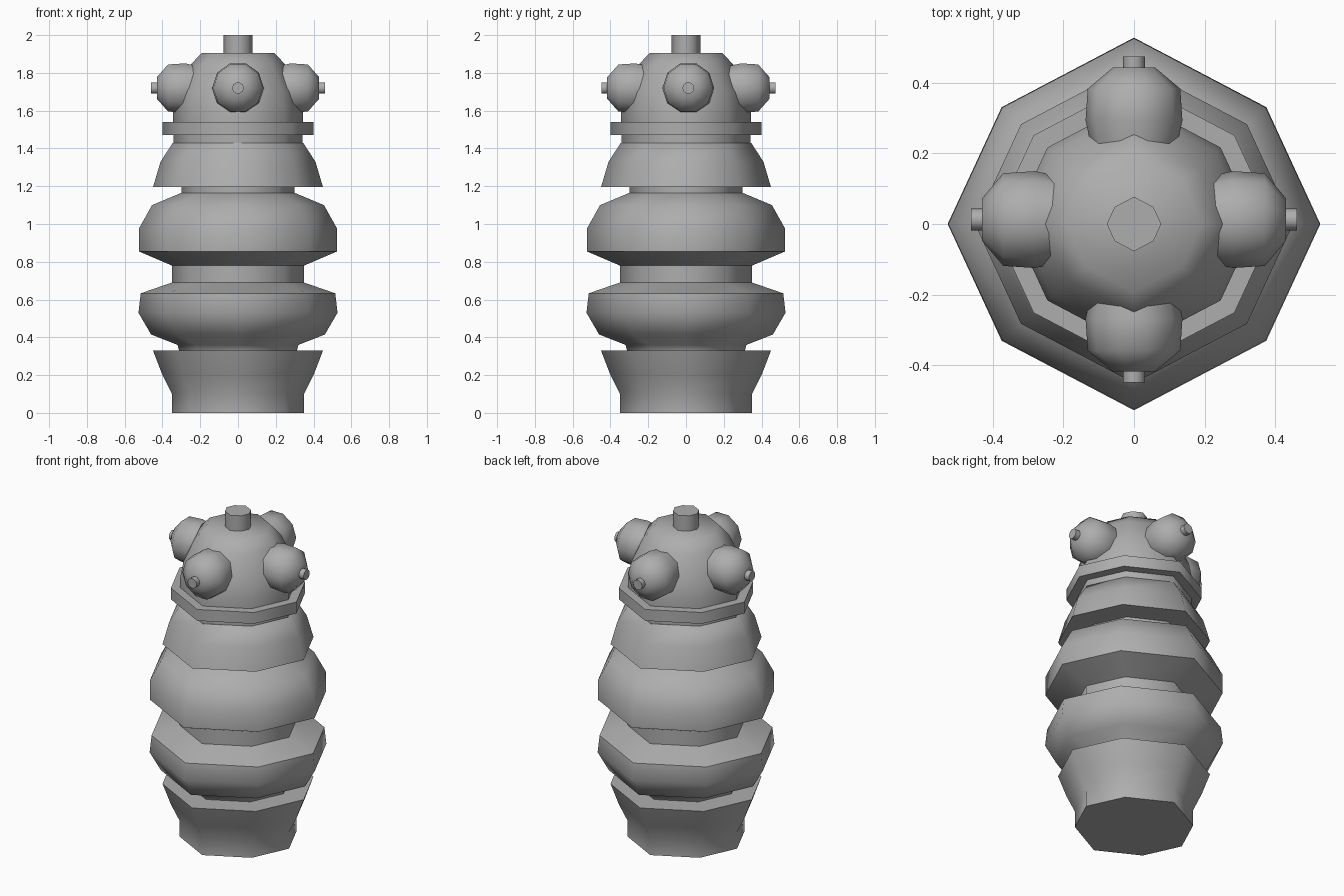
import bpy, bmesh, math
from mathutils import Vector

cube = bpy.data.objects.get("Cube")
if cube:
    bpy.data.objects.remove(cube, do_unlink=True)

grey = bpy.data.materials.new("mid_grey")
grey.use_nodes = True
colour = (0.42, 0.42, 0.42, 1)
grey.diffuse_color = colour
grey.node_tree.nodes["Principled BSDF"].inputs["Base Color"].default_value = colour

# Eight-sided outline, slightly pinched front to back at the diagonals
DX, DY = 0.71, 0.627
OCTAGON = [(1, 0), (DX, DY), (0, 1), (-DX, DY), (-1, 0), (-DX, -DY), (0, -1), (DX, -DY)]
DECAGON = [(math.cos(i * math.tau / 10), math.sin(i * math.tau / 10)) for i in range(10)]
X, Y, Z = Vector((1, 0, 0)), Vector((0, 1, 0)), Vector((0, 0, 1))


def loft(name, profile, outline=OCTAGON, origin=Vector(), frame=(X, Y, Z)):
    """Closed solid from (radius, height) rings of the outline along frame[2]."""
    u, v, w = frame
    bm = bmesh.new()
    rings = [[bm.verts.new(origin + u * (r * a) + v * (r * b) + w * h) for a, b in outline]
             for r, h in profile]
    n = len(outline)
    for low, high in zip(rings, rings[1:]):
        for i in range(n):
            j = (i + 1) % n
            bm.faces.new((low[i], low[j], high[j], high[i]))
    bm.faces.new(rings[0][::-1])
    bm.faces.new(rings[-1])
    bmesh.ops.recalc_face_normals(bm, faces=bm.faces[:])
    mesh = bpy.data.meshes.new(name)
    bm.to_mesh(mesh)
    bm.free()
    mesh.materials.append(grey)
    obj = bpy.data.objects.new(name, mesh)
    bpy.context.collection.objects.link(obj)
    bpy.ops.object.select_all(action="DESELECT")
    obj.select_set(True)
    bpy.context.view_layer.objects.active = obj
    bpy.ops.object.shade_smooth_by_angle(angle=math.radians(60))
    return obj


# Stacked body, from the ground up
loft("base_cup", [(0.35, 0), (0.35, 0.10), (0.40, 0.20), (0.45, 0.33)])
loft("ribbed_body", [
    (0.31, 0.32), (0.32, 0.36), (0.46, 0.415), (0.527, 0.53), (0.515, 0.633),
    (0.35, 0.69), (0.35, 0.78), (0.525, 0.855), (0.525, 0.975), (0.455, 1.10),
    (0.30, 1.165), (0.30, 1.20)])
loft("skirt", [(0.45, 1.195), (0.41, 1.33), (0.345, 1.43)])
loft("neck", [(0.342, 1.425), (0.342, 1.48)])
loft("collar_band", [(0.40, 1.47), (0.40, 1.54)])
loft("dome_head", [(0.345, 1.53), (0.345, 1.60), (0.325, 1.70), (0.255, 1.84), (0.192, 1.905)])
loft("top_stub", [(0.077, 1.89), (0.077, 2.0)])

# Four pods with small tips around the head
pod_centre = Vector((0, 0.0125, 1.72))
for i, side in enumerate(("left", "back", "right", "front")):
    a = i * math.pi / 2
    out = Vector((math.cos(a), math.sin(a), 0))
    frame = (Z.cross(out), Z, out)
    loft(side + "_pod", [(0.115, 0.18), (0.137, 0.28), (0.131, 0.37), (0.06, 0.43)],
         DECAGON, pod_centre, frame)
    loft(side + "_pod_tip", [(0.031, 0.41), (0.031, 0.461)], DECAGON, pod_centre, frame)
